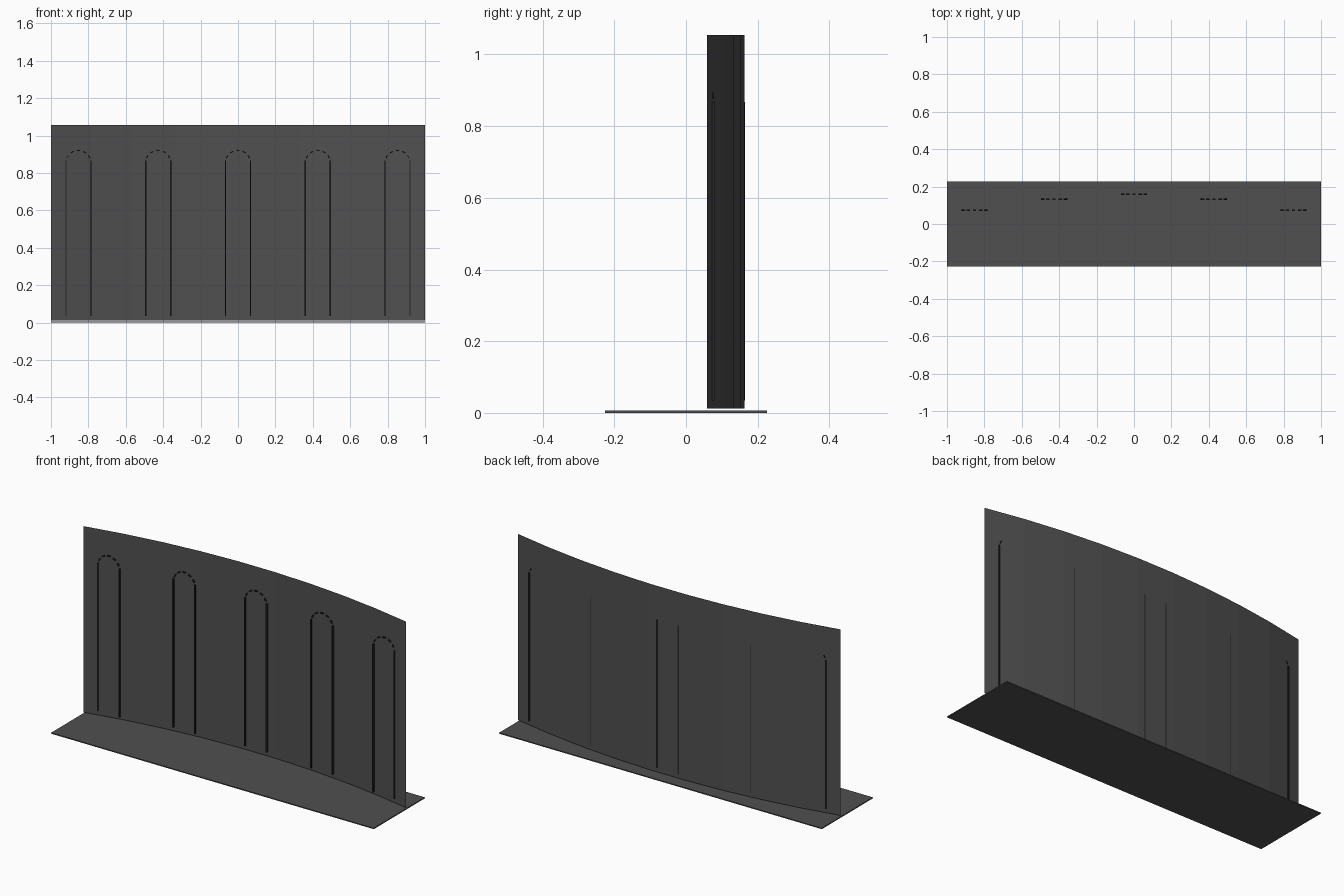
import bpy, bmesh
from math import sin, cos, asin, pi
from mathutils import Matrix

if "Cube" in bpy.data.objects:
    bpy.data.objects.remove(bpy.data.objects["Cube"])


def material(name, value):
    m = bpy.data.materials.new(name)
    m.diffuse_color = (value, value, value, 1)
    m.use_nodes = True
    m.node_tree.nodes["Principled BSDF"].inputs["Base Color"].default_value = m.diffuse_color
    return m


dark = material("dark_grey", 0.08)
black = material("near_black", 0.02)


def finish(name, bm, mat):
    me = bpy.data.meshes.new(name)
    bm.to_mesh(me)
    bm.free()
    me.materials.append(mat)
    ob = bpy.data.objects.new(name, me)
    bpy.context.collection.objects.link(ob)
    return ob


def add_box(bm, loc, size, angle=0.0):
    mat = (Matrix.Translation(loc) @ Matrix.Rotation(angle, 4, 'Y')
           @ Matrix.Diagonal((*size, 1)))
    bmesh.ops.create_cube(bm, size=1, matrix=mat)


# Thin floor slab
bm = bmesh.new()
add_box(bm, (0, 0, 0.003), (2, 0.452, 0.006))
finish("floor_slab", bm, dark)

# Curved backdrop: a single faceted sheet
R, Y_MID, SEGMENTS = 4.73, 0.165, 9
half = asin(1 / R)
bm = bmesh.new()
row = []
for i in range(SEGMENTS + 1):
    a = -half + 2 * half * i / SEGMENTS
    x, y = R * sin(a), Y_MID - R * (1 - cos(a))
    row.append([bm.verts.new((x, y, z)) for z in (0.012, 1.055)])
for (a, b), (c, d) in zip(row, row[1:]):
    bm.faces.new((a, c, d, b))
finish("curved_wall", bm, dark)

# Arched outlines: two slim posts and a ring of short dashes
RAD, SPRING = 0.067, 0.853
for n, (x, y) in enumerate([(-0.853, 0.074), (-0.427, 0.133), (0, 0.159),
                            (0.427, 0.133), (0.853, 0.074)]):
    bm = bmesh.new()
    for s in (-1, 1):
        add_box(bm, (x + s * RAD, y, 0.451), (0.007, 0.01, 0.832))
    for k in range(7):
        t = pi * k / 6
        add_box(bm, (x + RAD * cos(t), y, SPRING + RAD * sin(t)),
                (0.017, 0.008, 0.006), pi / 2 - t)
    finish(f"arch_outline_{n + 1}", bm, black)
